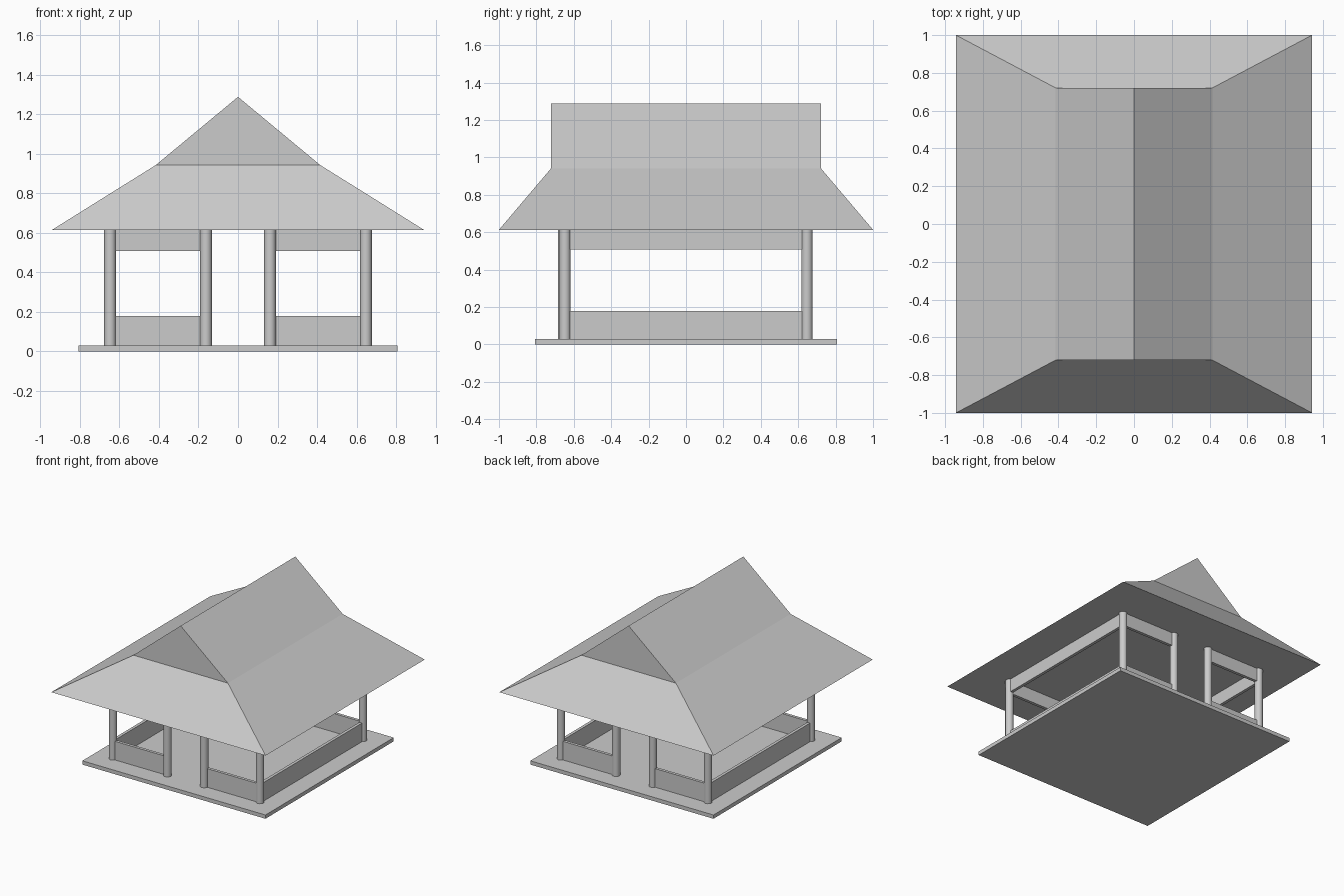
import bpy, bmesh

if "Cube" in bpy.data.objects:
    bpy.data.objects.remove(bpy.data.objects["Cube"])

BASE_TOP, EAVE_Z, BREAK_Z, RIDGE_Z = 0.03, 0.613, 0.942, 1.287
POST_R, OUT, INN = 0.03, 0.647, 0.162


def box(name, x0, x1, y0, y1, z0, z1):
    bpy.ops.mesh.primitive_cube_add(size=1, location=((x0 + x1) / 2, (y0 + y1) / 2, (z0 + z1) / 2))
    ob = bpy.context.object
    ob.name = name
    ob.scale = (x1 - x0, y1 - y0, z1 - z0)
    bpy.ops.object.transform_apply(location=False, rotation=False, scale=True)
    return ob


def post(name, x, y):
    bpy.ops.mesh.primitive_cylinder_add(vertices=24, radius=POST_R, depth=EAVE_Z - BASE_TOP,
                                        location=(x, y, (EAVE_Z + BASE_TOP) / 2))
    bpy.context.object.name = name
    bpy.ops.object.shade_smooth_by_angle()


# Floor slab
box("floor_slab", -0.806, 0.806, -0.806, 0.806, 0, BASE_TOP)

# Posts: four along the front, four along the back
for side, sy in (("front", -1), ("back", 1)):
    for x in (-OUT, -INN, INN, OUT):
        y = -0.655 if (sy < 0 and abs(x) == INN) else sy * OUT
        post(side + "_post", x, y)

# Low walls and top beams between posts, leaving doorways front and back
T = 0.012
for part, z0, z1 in (("low_wall", BASE_TOP, 0.178), ("top_beam", 0.508, EAVE_Z)):
    for s in (-1, 1):
        box("side_" + part, s * OUT - T, s * OUT + T, -OUT, OUT, z0, z1)
        for x0, x1 in ((-OUT, -INN), (INN, OUT)):
            box(("front_" if s < 0 else "back_") + part, x0, x1, s * OUT - T, s * OUT + T, z0, z1)

# Hip-and-gable roof: flaring skirt below, gabled ridge above, flat ceiling
bm = bmesh.new()


def ring(w, d, z):
    return [bm.verts.new((sx * w, sy * d, z)) for sx, sy in ((-1, -1), (1, -1), (1, 1), (-1, 1))]


eave = ring(0.943, 1.0, EAVE_Z)
brk = ring(0.416, 0.721, BREAK_Z)
front, back = (bm.verts.new((0, y, RIDGE_Z)) for y in (-0.721, 0.721))
bm.faces.new(eave[::-1])
for i in range(4):
    j = (i + 1) % 4
    bm.faces.new((eave[i], eave[j], brk[j], brk[i]))
bm.faces.new((brk[0], brk[1], front))
bm.faces.new((brk[2], brk[3], back))
bm.faces.new((brk[1], brk[2], back, front))
bm.faces.new((brk[3], brk[0], front, back))
bmesh.ops.recalc_face_normals(bm, faces=bm.faces)
mesh = bpy.data.meshes.new("roof")
bm.to_mesh(mesh)
bm.free()
bpy.context.collection.objects.link(bpy.data.objects.new("roof", mesh))
